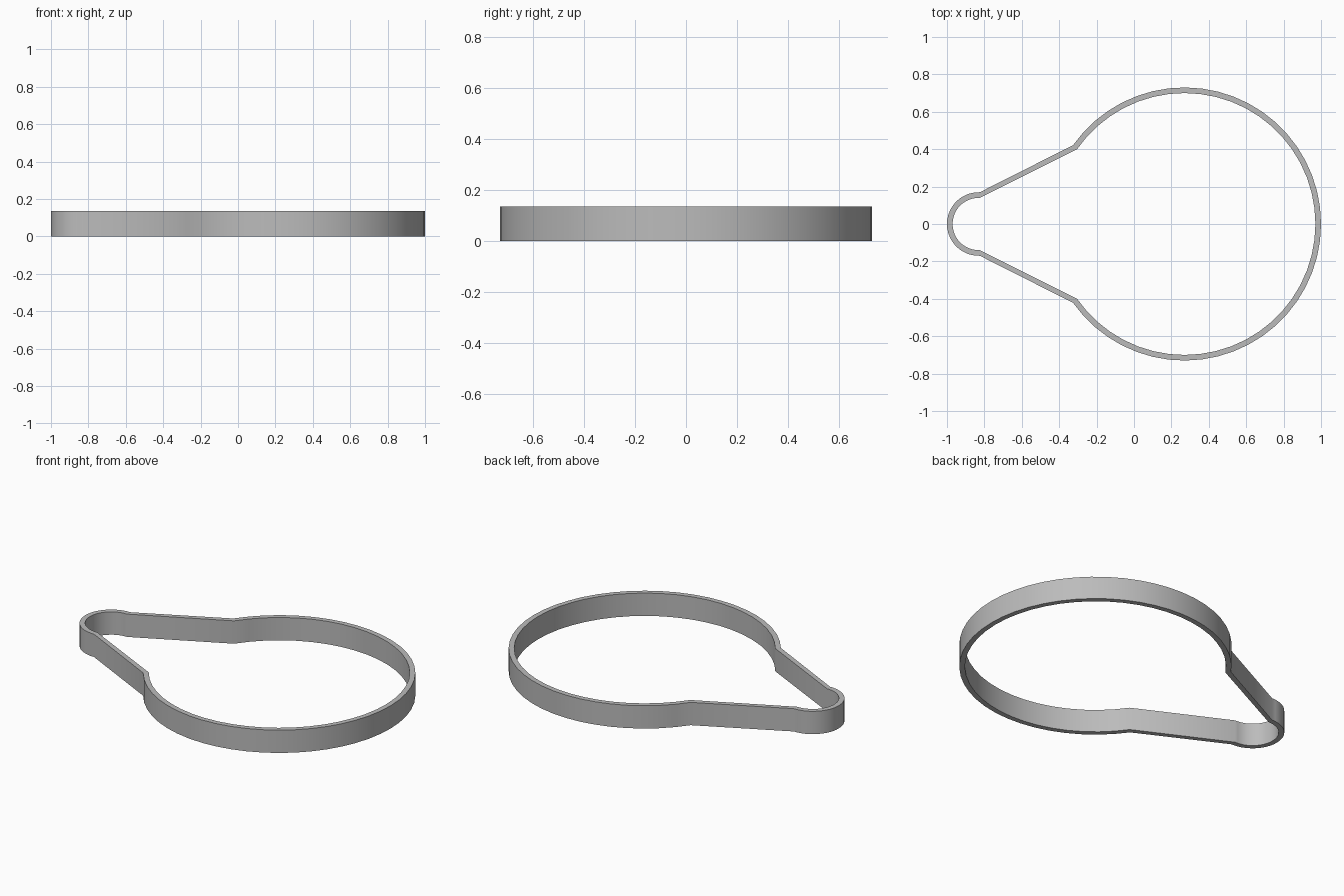
import bpy, bmesh
from math import sin, cos, atan2, pi, radians
from mathutils import Vector

HEIGHT = 0.135
BIG_X, SMALL_X = 0.27, -0.83

old = bpy.data.objects.get("Cube")
if old:
    bpy.data.objects.remove(old, do_unlink=True)

grey = bpy.data.materials.new("plain_grey")
grey.use_nodes = True
colour = (0.5, 0.5, 0.5, 1)
grey.diffuse_color = colour
grey.node_tree.nodes["Principled BSDF"].inputs["Base Color"].default_value = colour


def arc(cx, radius, start, end, steps):
    angles = [start + (end - start) * i / steps for i in range(steps + 1)]
    return [Vector((cx + radius * cos(a), radius * sin(a), 0)) for a in angles]


def outline(big_radius, small_radius, join_x, join_y):
    # Large arc and small arc; the straight arms join their ends
    join = atan2(join_y, join_x - BIG_X)
    return (arc(BIG_X, big_radius, -join, join, 42)
            + arc(SMALL_X, small_radius, radians(88), 2 * pi - radians(88), 24))


# Thin upright wall between the outer and inner outlines
bm = bmesh.new()
lift = Vector((0, 0, HEIGHT))
outer = outline(0.73, 0.17, -0.327, 0.422)
inner = outline(0.70, 0.14, -0.31, 0.402)
loops = [[bm.verts.new(p) for p in points] for points in
         (outer, [p + lift for p in outer], [p + lift for p in inner], inner)]
count = len(outer)
for k in range(4):
    a, b = loops[k], loops[(k + 1) % 4]
    for i in range(count):
        j = (i + 1) % count
        bm.faces.new((a[i], a[j], b[j], b[i]))
bmesh.ops.recalc_face_normals(bm, faces=bm.faces)

mesh = bpy.data.meshes.new("cutter_wall")
bm.to_mesh(mesh)
bm.free()
mesh.materials.append(grey)
wall = bpy.data.objects.new("cutter_wall", mesh)
bpy.context.collection.objects.link(wall)

# Smooth the curves, keep rims and corners crisp
bpy.ops.object.select_all(action="DESELECT")
wall.select_set(True)
bpy.context.view_layer.objects.active = wall
bpy.ops.object.shade_smooth_by_angle(angle=radians(30))
